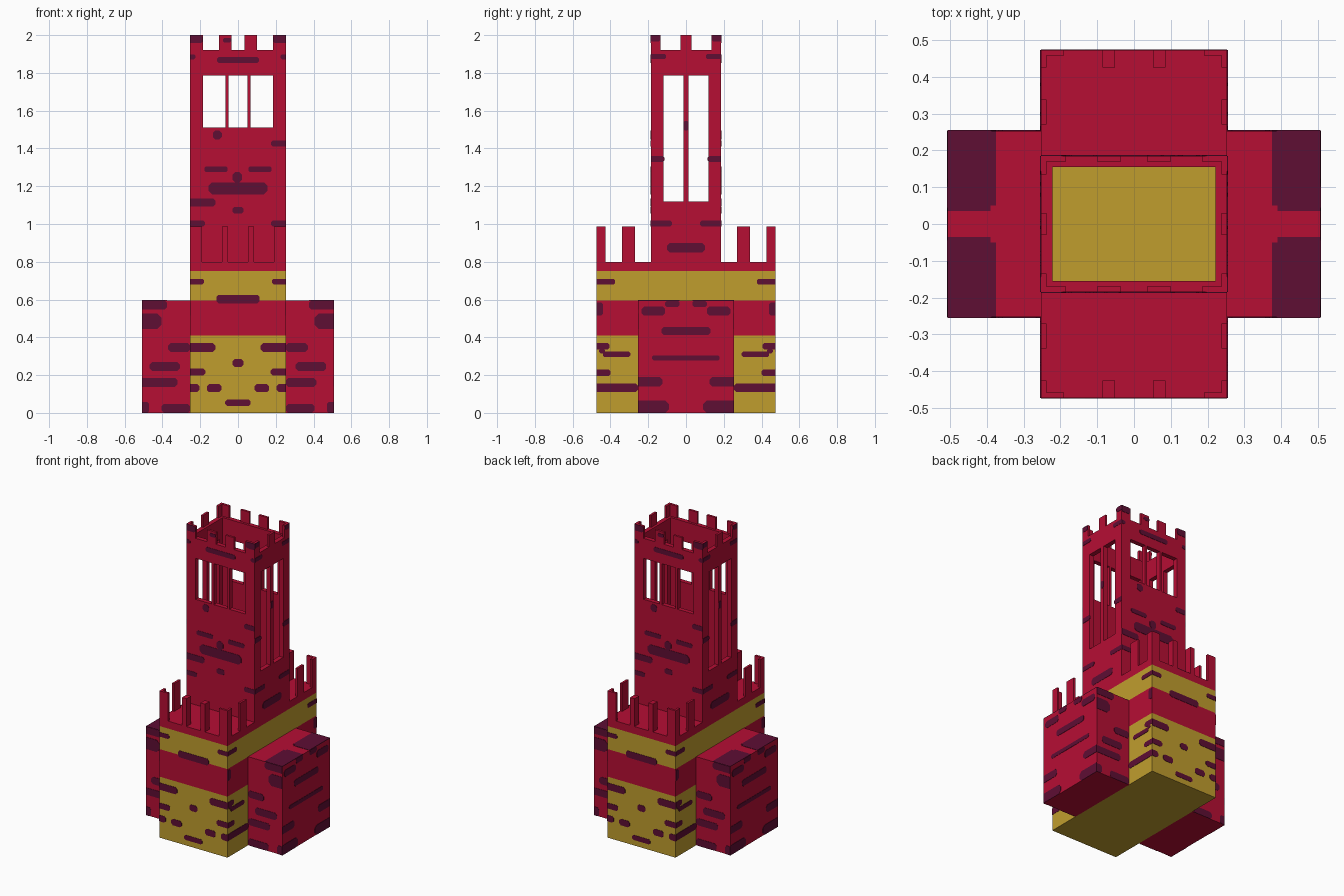
import bpy, bmesh, math
from mathutils import Matrix, Vector

if "Cube" in bpy.data.objects:
    bpy.data.objects.remove(bpy.data.objects["Cube"], do_unlink=True)


def material(name, rgb):
    m = bpy.data.materials.new(name)
    m.use_nodes = True
    m.diffuse_color = (*rgb, 1)
    m.node_tree.nodes["Principled BSDF"].inputs["Base Color"].default_value = (*rgb, 1)
    return m


RED = material("crimson", (0.468, 0.0044, 0.034))
GOLD = material("gold", (0.527, 0.337, 0.027))
PURPLE = material("dark purple", (0.112, 0.0044, 0.034))

MX, MY = 0.253, 0.473       # main block half sizes
WX, WY, WZ = 0.507, 0.253, 0.595   # side wings
TY, DECK, RIM, TOP = 0.185, 0.80, 1.92, 2.0   # tower


def finish(name, bm, *mats):
    bmesh.ops.recalc_face_normals(bm, faces=bm.faces)
    me = bpy.data.meshes.new(name)
    bm.to_mesh(me)
    bm.free()
    for m in mats:
        me.materials.append(m)
    ob = bpy.data.objects.new(name, me)
    bpy.context.collection.objects.link(ob)
    return ob


def add_box(bm, x, y, z, angle=0):
    """Box from (min, max) ranges, turned about the z axis."""
    size = [r[1] - r[0] for r in (x, y, z)]
    mid = Vector([(r[0] + r[1]) / 2 for r in (x, y, z)])
    mat = Matrix.Rotation(angle, 4, 'Z') @ Matrix.Translation(mid) @ Matrix.Diagonal((*size, 1))
    bmesh.ops.create_cube(bm, size=1, matrix=mat)


def add_plate(bm, frame, u0, u1, v0, v1, half_width):
    """Thin plate with clipped corners; ends lying on the panel edge stay square."""
    c = min(u1 - u0, v1 - v0) * 0.28
    a = c if u0 > -half_width + 0.004 else 0
    b = c if u1 < half_width - 0.004 else 0
    pts = [(u0 + a, v0), (u1 - b, v0), (u1, v0 + b), (u1, v1 - b),
           (u1 - b, v1), (u0 + a, v1), (u0, v1 - a), (u0, v0 + a)]
    pts = [p for i, p in enumerate(pts) if p != pts[i - 1]]
    back = [bm.verts.new(frame @ Vector((u, 0.002, v))) for u, v in pts]
    front = [bm.verts.new(frame @ Vector((u, -0.002, v))) for u, v in pts]
    bm.faces.new(front)
    bm.faces.new(back[::-1])
    for i in range(len(pts)):
        bm.faces.new((front[i - 1], back[i - 1], back[i], front[i]))


def marks(name, angle, dist, half_width, singles, pairs):
    """Stone marks on one panel and on the panel opposite it."""
    bm = bmesh.new()
    for turn in (0, math.pi):
        frame = Matrix.Rotation(angle + turn, 4, 'Z') @ Matrix.Translation((0, -dist, 0))
        for u0, u1, v0, v1 in singles:
            add_plate(bm, frame, u0, u1, v0, v1, half_width)
        for u0, u1, v0, v1 in pairs:
            add_plate(bm, frame, u0, u1, v0, v1, half_width)
            add_plate(bm, frame, -u1, -u0, v0, v1, half_width)
    finish(name, bm, PURPLE)


# Main block with red and gold courses
bm = bmesh.new()
add_box(bm, (-MX, MX), (-MY, MY), (0, DECK))
for h in (0.41, WZ, 0.75):
    bmesh.ops.bisect_plane(bm, geom=bm.verts[:] + bm.edges[:] + bm.faces[:],
                           plane_co=(0, 0, h), plane_no=(0, 0, 1))
for f in bm.faces:
    z = f.calc_center_median().z
    f.material_index = 1 if z < 0.41 or WZ < z < 0.75 else 0
finish("main_block", bm, RED, GOLD)

# Side wings and their dark roof corners
for side, s in (("left", 0), ("right", math.pi)):
    bm = bmesh.new()
    add_box(bm, (MX, WX), (-WY, WY), (0, WZ), s)
    finish(side + "_wing", bm, RED)
    bm = bmesh.new()
    for y in ((-WY, -0.035), (0.035, WY)):
        add_box(bm, (0.39, WX), y, (WZ - 0.002, WZ + 0.002), s)
        inner = (y[0], y[1] - 0.015) if y[0] < 0 else (y[0] + 0.015, y[1])
        add_box(bm, (0.375, 0.39), inner, (WZ - 0.002, WZ + 0.002), s)
    finish(side + "_wing_roof_corners", bm, PURPLE)

# Hollow tower with window openings
bm = bmesh.new()
add_box(bm, (-MX, MX), (-TY, TY), (DECK, RIM))
tower = finish("tower", bm, RED)
openings = {
    "tower_hollow": ((-0.222, 0.222), (-0.155, 0.155), (DECK - 0.1, TOP + 0.1)),
    "front_window_cut": ((-0.185, 0.185), (-0.4, 0.4), (1.51, 1.785)),
    "side_window_cut": ((-0.4, 0.4), (-0.12, 0.12), (1.12, 1.785)),
}
for name, ranges in openings.items():
    bm = bmesh.new()
    add_box(bm, *ranges)
    cutter = finish(name, bm, RED)
    cutter.hide_render = True
    mod = tower.modifiers.new(name, 'BOOLEAN')
    mod.operation, mod.solver, mod.object = 'DIFFERENCE', 'EXACT', cutter
    bpy.context.view_layer.objects.active = tower
    bpy.ops.object.modifier_apply(modifier=name)
    bpy.data.objects.remove(cutter, do_unlink=True)

# Floor inside the tower
bm = bmesh.new()
add_box(bm, (-0.222, 0.222), (-0.155, 0.155), (DECK - 0.004, DECK + 0.004))
finish("tower_floor", bm, GOLD)

# Window bars
bm = bmesh.new()
for turn in (0, math.pi):
    for x in (-0.058, 0.058):
        add_box(bm, (x - 0.008, x + 0.008), (-TY, -0.155), (1.51, 1.785), turn)
    add_box(bm, (0.222, MX), (-0.014, 0.014), (1.12, 1.785), turn)
finish("window_bars", bm, RED)

# Battlements of the tower and of the lower deck
tower_bm, deck_bm = bmesh.new(), bmesh.new()
for turn in (0, math.pi):
    for x in ((-MX, -0.185), (-0.10, -0.035), (0.035, 0.10), (0.185, MX)):
        add_box(tower_bm, x, (-TY, -0.17), (RIM, TOP), turn)
    for y in ((-0.17, -0.135), (-0.03, 0.03), (0.135, 0.17)):
        add_box(tower_bm, (0.238, MX), y, (RIM, TOP), turn)
    for x in ((-MX, -0.19), (0.19, MX)):
        add_box(deck_bm, x, (-MY, -0.458), (DECK, 0.987), turn)
    for x in ((-0.085, -0.052), (0.052, 0.085)):
        add_box(deck_bm, x, (-MY, -0.426), (DECK, 0.987), turn)
    for y in ((-0.458, -0.426), (-0.338, -0.27), (0.27, 0.338), (0.426, 0.458)):
        add_box(deck_bm, (0.238, MX), y, (DECK, 0.987), turn)
finish("tower_battlements", tower_bm, RED)
finish("deck_battlements", deck_bm, RED)

# Dark stone marks: (left, right, bottom, top) on each panel
SIDE = math.pi / 2
marks("tower_front_marks", 0, TY, MX,
      [(-0.08, -0.035, 1.962, 1.985), (-0.11, 0.11, 1.852, 1.884),
       (-0.133, -0.085, 1.447, 1.495), (0.175, MX, 1.41, 1.443),
       (-0.155, 0.155, 1.157, 1.22), (-0.03, 0.02, 1.22, 1.275),
       (-MX, -0.12, 1.093, 1.135), (-0.03, 0.03, 1.055, 1.09)],
      [(0.185, MX, 1.957, TOP), (0.225, MX, 1.872, 1.897),
       (0.055, 0.178, 1.275, 1.305), (0.175, MX, 0.987, 1.018)])
marks("tower_side_marks", SIDE, MX, TY,
      [(-0.014, 0.014, 1.495, 1.545), (-0.1, 0.1, 0.85, 0.9)],
      [(0.135, TY, 1.967, TOP), (0.105, TY, 1.873, 1.9),
       (0.115, TY, 1.327, 1.36), (0.075, TY, 0.987, 1.018)])
marks("main_front_marks", 0, MY, MX,
      [(-0.115, 0.115, 0.58, 0.625), (-0.03, 0.03, 0.243, 0.285),
       (-0.068, 0.066, 0.037, 0.07)],
      [(0.18, MX, 0.68, 0.71), (0.12, MX, 0.323, 0.37), (0.173, MX, 0.197, 0.235),
       (0.205, MX, 0.11, 0.153), (0.087, 0.165, 0.11, 0.153)])
marks("main_side_marks", SIDE, MX, MY, [],
      [(0.375, MY, 0.68, 0.71), (0.44, MY, 0.515, 0.585), (0.405, MY, 0.335, 0.37),
       (0.43, 0.46, 0.315, 0.34), (0.295, 0.44, 0.295, 0.325),
       (0.4, MY, 0.195, 0.23), (WY, MY, 0.11, 0.155)])
marks("wing_front_marks", 0, WY, WX,
      [(-0.468, -0.308, 0.222, 0.27), (0.305, 0.467, 0.222, 0.27),
       (-WX, -0.32, 0.138, 0.185), (MX, 0.415, 0.138, 0.185)],
      [(0.375, WX, 0.548, WZ), (0.405, WX, 0.445, 0.525), (MX, 0.37, 0.323, 0.37),
       (0.47, WX, 0, 0.058), (MX, 0.405, 0, 0.048)])
marks("wing_side_marks", SIDE, WX, WY,
      [(-0.13, 0.13, 0.413, 0.455), (-0.18, 0.178, 0.278, 0.305)],
      [(0.035, 0.11, 0.56, WZ), (0.11, 0.235, 0.515, 0.562),
       (0.125, WY, 0.14, 0.19), (0.09, WY, 0, 0.065)])
